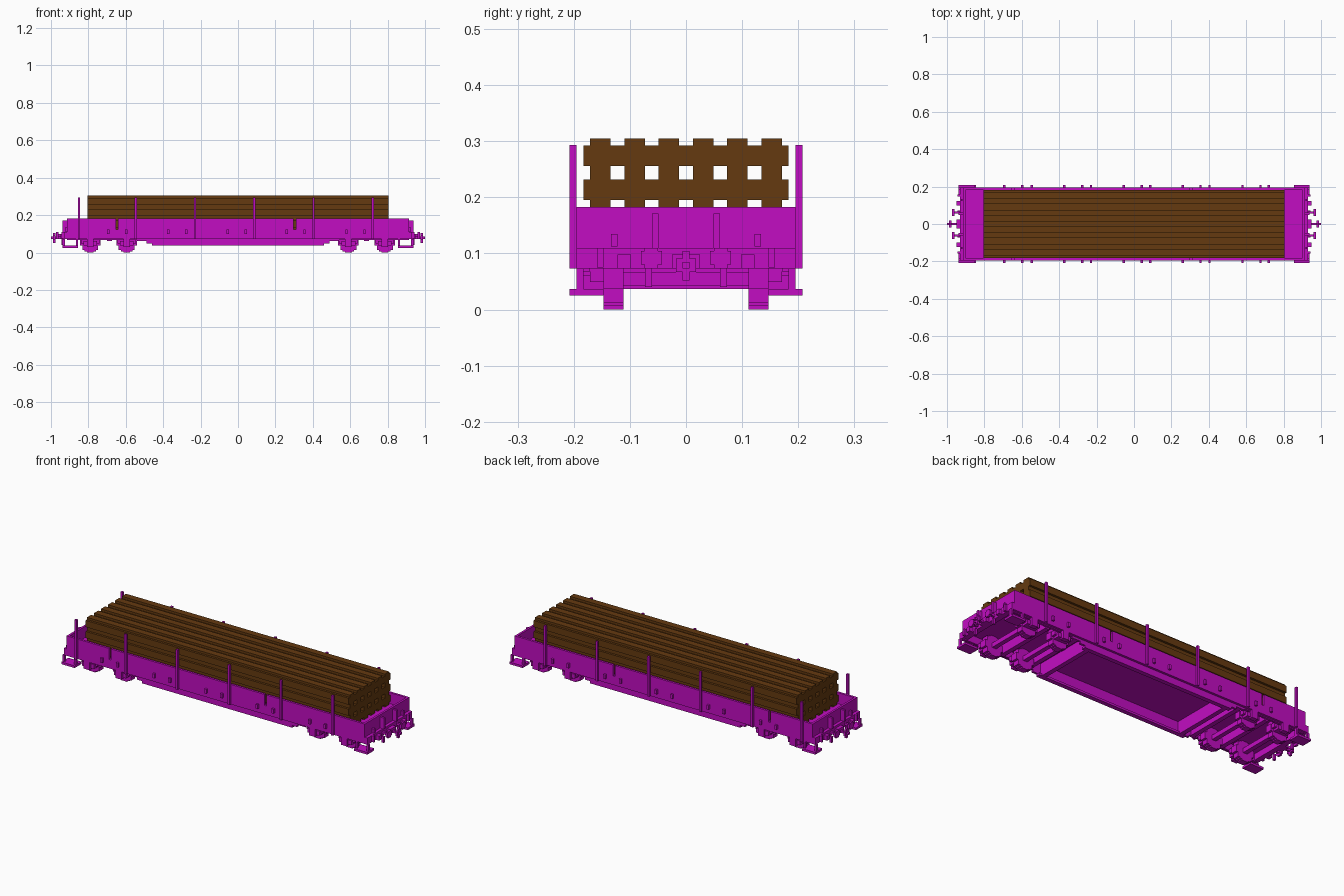
import bpy, bmesh

cube = bpy.data.objects.get("Cube")
if cube:
    bpy.data.objects.remove(cube, do_unlink=True)

V = 0.0122  # block unit


def material(name, rgb):
    m = bpy.data.materials.new(name)
    m.use_nodes = True
    m.diffuse_color = (*rgb, 1)
    m.node_tree.nodes["Principled BSDF"].inputs["Base Color"].default_value = (*rgb, 1)
    return m


MAGENTA = material("magenta_paint", (0.54, 0.004, 0.54))
BROWN = material("brown_timber", (0.130, 0.042, 0.005))


def box(x0, x1, y0, y1, z0, z1):
    return (min(x0, x1), max(x0, x1), min(y0, y1), max(y0, y1), z0, z1)


def both_sides(boxes):
    return boxes + [box(a, b, -c, -d, e, f) for a, b, c, d, e, f in boxes]


def both_ends(boxes):
    return boxes + [box(-a, -b, c, d, e, f) for a, b, c, d, e, f in boxes]


def build(name, boxes, mat):
    """One flat-faced object made of axis-aligned boxes."""
    bm = bmesh.new()
    for x0, x1, y0, y1, z0, z1 in boxes:
        vs = bmesh.ops.create_cube(bm, size=1)["verts"]
        for v in vs:
            v.co = ((x0 + x1) / 2 + v.co.x * (x1 - x0),
                    (y0 + y1) / 2 + v.co.y * (y1 - y0),
                    (z0 + z1) / 2 + v.co.z * (z1 - z0))
    me = bpy.data.meshes.new(name)
    bm.to_mesh(me)
    bm.free()
    me.materials.append(mat)
    ob = bpy.data.objects.new(name, me)
    bpy.context.collection.objects.link(ob)
    return ob


def timber(name, y, z):
    """Log with an eight-notched square section, extruded along x."""
    a, b = 1.5 * V, 2.5 * V
    sec = [(-a, -b), (a, -b), (a, -a), (b, -a), (b, a), (a, a),
           (a, b), (-a, b), (-a, a), (-b, a), (-b, -a), (-a, -a)]
    bm = bmesh.new()
    f = bm.faces.new([bm.verts.new((-0.805, y + p, z + q)) for p, q in sec])
    ext = bmesh.ops.extrude_face_region(bm, geom=[f])["geom"]
    bmesh.ops.translate(bm, vec=(1.61, 0, 0),
                        verts=[g for g in ext if isinstance(g, bmesh.types.BMVert)])
    bmesh.ops.recalc_face_normals(bm, faces=bm.faces)
    me = bpy.data.meshes.new(name)
    bm.to_mesh(me)
    bm.free()
    me.materials.append(BROWN)
    bpy.context.collection.objects.link(bpy.data.objects.new(name, me))


# Timber load: three layers of six
for row in range(3):
    for col in range(6):
        timber(f"timber_{row}_{col}", (col - 2.5) * 5 * V, 0.1525 + row * 5 * V)

# Deck, side walls with two slots, end walls and headstocks
build("deck", [box(-0.91, 0.91, -0.183, 0.183, 0.108, 0.122)], MAGENTA)
cuts = [-0.913, -0.653, -0.641, 0.298, 0.310, 0.913]
walls = [box(cuts[i], cuts[i + 1], 0.183, 0.1955, 0.122, 0.183) for i in (0, 2, 4)]
walls.append(box(-0.913, 0.913, 0.183, 0.1955, 0.073, 0.122))
build("side_walls", both_sides(walls), MAGENTA)
build("end_walls", both_ends([box(0.901, 0.913, -0.183, 0.183, 0.073, 0.183)]), MAGENTA)
build("headstocks", both_ends([box(0.913, 0.930, -0.1955, 0.1955, 0.073, 0.110)]), MAGENTA)

# Upright stakes and lashing brackets along both sides
build("stakes", both_sides([box(x - V / 2, x + V / 2, 0.1955, 0.2075, 0.073, 0.293)
                            for x in (-0.85, -0.547, -0.23, 0.087, 0.404, 0.721)]), MAGENTA)
brackets = []
for c in (-0.645, -0.325, -0.007, 0.308, 0.628):
    for x in (c - 0.048, c + 0.048):
        brackets.append(box(x - V / 2, x + V / 2, 0.1955, 0.2075, 0.098, 0.122))
build("side_brackets", both_sides(brackets), MAGENTA)

# Underframe: stepped side sills and cross beams
sills = [box(-0.54, 0.54, 0.171, 0.183, 0.061, 0.108),
         box(-0.49, 0.49, 0.171, 0.183, 0.049, 0.061),
         box(-0.46, 0.46, 0.159, 0.183, 0.037, 0.049)]
build("side_sills", both_sides(sills), MAGENTA)
build("cross_beams", both_ends([box(0.42, 0.445, -0.171, 0.171, 0.037, 0.108),
                                box(0.50, 0.525, -0.171, 0.171, 0.061, 0.108)]), MAGENTA)
build("outer_rails", both_sides([box(-0.913, 0.913, 0.171, 0.183, 0.068, 0.108)]), MAGENTA)

# Wheelsets with axle boxes
for i, x in enumerate((-0.79, -0.595, 0.59, 0.785)):
    zc = 4.5 * V
    wheel = [box(x - w * V, x + w * V, 0.111, 0.147, zc - h * V, zc + h * V)
             for w, h in ((1.5, 4.5), (2.5, 4.0), (3.5, 3.5), (4.5, 1.5))]
    build(f"wheels_{i}", both_sides(wheel), MAGENTA)
    build(f"axle_{i}", [box(x - V, x + V, -0.112, 0.112, zc - V, zc + V)], MAGENTA)
    frame = [box(x - 0.05, x + 0.05, 0.147, 0.171, 0.049, 0.073),
             box(x - 0.037, x + 0.037, 0.147, 0.183, 0.037, 0.061),
             box(x - 0.018, x + 0.018, 0.171, 0.1955, 0.030, 0.073)]
    build(f"axle_boxes_{i}", both_sides(frame), MAGENTA)
build("bogie_bolsters", both_ends([box(0.675, 0.70, -0.171, 0.171, 0.061, 0.108)]), MAGENTA)

# Corner footsteps
step = [box(0.855, 0.937, 0.147, 0.2075, 0.025, 0.037),
        box(0.855, 0.867, 0.183, 0.1955, 0.037, 0.073),
        box(0.925, 0.937, 0.183, 0.1955, 0.037, 0.073)]
build("footsteps", both_ends(both_sides(step)), MAGENTA)

# Buffers: stem and cross-shaped head
buffers = [box(0.930, 0.965, 0.056, 0.068, 0.085, 0.098),
           box(0.960, 0.972, 0.043, 0.080, 0.080, 0.104),
           box(0.960, 0.972, 0.050, 0.074, 0.073, 0.110)]
build("buffers", both_ends(both_sides(buffers)), MAGENTA)

# Centre couplers
coupler = [box(0.930, 1.0, -0.006, 0.006, 0.073, 0.085),
           box(0.976, 0.988, -0.018, 0.018, 0.067, 0.091),
           box(0.976, 0.988, -0.006, 0.006, 0.052, 0.104),
           box(0.930, 0.950, -0.025, 0.025, 0.073, 0.098)]
build("couplers", both_ends(coupler), MAGENTA)

# End fittings: handles, lamp blocks and hoses
fittings = [box(0.913, 0.937, 0.049, 0.061, 0.110, 0.171),
            box(0.913, 0.926, 0.122, 0.134, 0.112, 0.135),
            box(0.930, 0.943, 0.147, 0.159, 0.075, 0.110),
            box(0.930, 0.950, 0.098, 0.122, 0.073, 0.098),
            box(0.930, 0.943, 0.061, 0.073, 0.040, 0.073)]
build("end_fittings", both_ends(both_sides(fittings)), MAGENTA)
